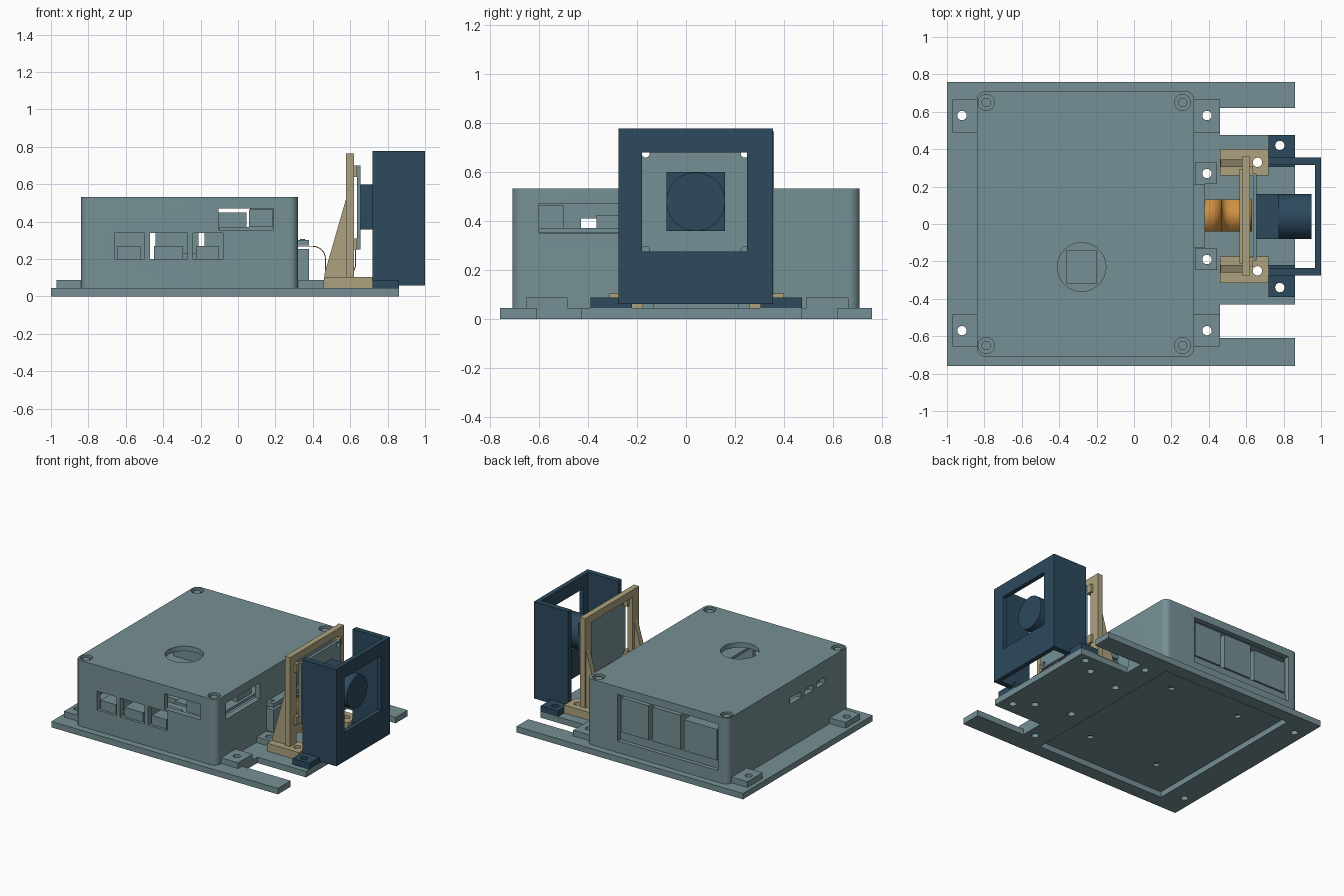
import bpy, bmesh, math
from mathutils import Matrix, Vector

if "Cube" in bpy.data.objects:
    bpy.data.objects.remove(bpy.data.objects["Cube"])


def material(name, rgb):
    m = bpy.data.materials.new(name)
    m.diffuse_color = (*rgb, 1)
    m.use_nodes = True
    m.node_tree.nodes["Principled BSDF"].inputs["Base Color"].default_value = m.diffuse_color
    return m


TEAL = material("grey_teal", (0.18, 0.28, 0.298))
NAVY = material("dark_blue", (0.026, 0.068, 0.112))
TAN = material("tan", (0.42, 0.36, 0.21))
ORANGE = material("orange", (0.62, 0.28, 0.055))


def add_box(bm, x0, x1, y0, y1, z0, z1):
    mid = Vector(((x0 + x1) / 2, (y0 + y1) / 2, (z0 + z1) / 2))
    size = Matrix.Diagonal((x1 - x0, y1 - y0, z1 - z0, 1))
    bmesh.ops.create_cube(bm, size=1, matrix=Matrix.Translation(mid) @ size)


def add_cyl(bm, center, r, length, axis="Z", seg=32):
    rot = Matrix.Rotation(math.pi / 2, 4, "Y") if axis == "X" else Matrix()
    bmesh.ops.create_cone(bm, cap_ends=True, segments=seg, radius1=r, radius2=r,
                          depth=length, matrix=Matrix.Translation(center) @ rot)


def finish(bm, name, mat, smooth=False):
    bmesh.ops.recalc_face_normals(bm, faces=bm.faces[:])
    me = bpy.data.meshes.new(name)
    bm.to_mesh(me)
    bm.free()
    ob = bpy.data.objects.new(name, me)
    bpy.context.collection.objects.link(ob)
    if mat:
        me.materials.append(mat)
    if smooth:
        select(ob)
        bpy.ops.object.shade_smooth_by_angle()
    return ob


def select(ob):
    bpy.ops.object.select_all(action="DESELECT")
    ob.select_set(True)
    bpy.context.view_layer.objects.active = ob


def boxes(name, mat, *dims):
    bm = bmesh.new()
    for d in dims:
        add_box(bm, *d)
    return finish(bm, name, mat)


def prism(name, mat, pts, axis, a, b):
    """Extrude a 2D outline: axis Z uses (x, y), axis Y uses (x, z)."""
    bm = bmesh.new()
    vs = [bm.verts.new((u, v, a) if axis == "Z" else (u, a, v)) for u, v in pts]
    f = bm.faces.new(vs)
    r = bmesh.ops.extrude_face_region(bm, geom=[f])
    off = (0, 0, b - a) if axis == "Z" else (0, b - a, 0)
    bmesh.ops.translate(bm, vec=off,
                        verts=[v for v in r["geom"] if isinstance(v, bmesh.types.BMVert)])
    return finish(bm, name, mat)


def cut(ob, holes=(), cyls=()):
    bm = bmesh.new()
    for d in holes:
        add_box(bm, *d)
    for c, r, length, axis in cyls:
        add_cyl(bm, c, r, length, axis)
    cutter = finish(bm, "cutter", None)
    cutter.hide_render = True
    m = ob.modifiers.new("cut", "BOOLEAN")
    m.operation, m.solver, m.object = "DIFFERENCE", "EXACT", cutter
    select(ob)
    bpy.ops.object.modifier_apply(modifier=m.name)
    bpy.data.objects.remove(cutter)


def rounded(x0, x1, y0, y1, r, n=8):
    pts = []
    for i, (cx, cy) in enumerate([(x1 - r, y1 - r), (x0 + r, y1 - r),
                                  (x0 + r, y0 + r), (x1 - r, y0 + r)]):
        for k in range(n + 1):
            a = math.pi / 2 * (i + k / n)
            pts.append((cx + r * math.cos(a), cy + r * math.sin(a)))
    return pts


# Screw positions shared by the feet and the base
case_screws = [(-0.92, 0.58), (0.39, 0.58), (-0.92, -0.57), (0.39, -0.57)]
clip_screws = [(0.39, 0.27), (0.39, -0.19)]
bracket_screws = [(0.66, 0.33), (0.66, -0.25)]
hood_screws = [(0.78, 0.42), (0.78, -0.34)]


def drill(pts, z=0.05, r=0.025, length=0.2):
    return [((x, y, z), r, length, "Z") for x, y in pts]


# Base plate with two end notches and an opening under the case
base = boxes("base_plate", TEAL, (-1, 0.86, -0.76, 0.76, 0, 0.044))
cut(base, [(0.46, 1, 0.475, 0.62, -0.1, 0.1), (0.46, 1, -0.61, -0.43, -0.1, 0.1),
           (-0.79, 0.27, -0.66, 0.66, -0.1, 0.1)],
    drill(case_screws + clip_screws + bracket_screws + hood_screws))

# Hollow rounded case
case = prism("case", TEAL, rounded(-0.84, 0.32, -0.71, 0.71, 0.045), "Z", 0.042, 0.532)
cut(case, [(-0.8, 0.28, -0.67, 0.67, 0.075, 0.495)])
lid_screws = [(x, y) for x in (-0.79, 0.26) for y in (-0.65, 0.65)]
front = [(-0.66, -0.50, 0.2, 0.34), (-0.47, -0.27, 0.2, 0.34),
         (-0.24, -0.08, 0.2, 0.34), (-0.105, 0.19, 0.355, 0.47)]
openings = [(x0, x1, -0.75, -0.66, z0, z1) for x0, x1, z0, z1 in front]
openings += [(-0.76, 0.065, 0.66, 0.75, 0.13, 0.475),
             (0.27, 0.36, -0.6, -0.2, 0.35, 0.47)]
openings += [(-0.88, -0.79, y0, y1, 0.365, 0.41)
             for y0, y1 in ((-0.15, -0.02), (-0.29, -0.19), (-0.43, -0.33))]
cut(case, openings, [((-0.28, -0.23, 0.52), 0.13, 0.1, "Z")]
    + drill(lid_screws, 0.56, 0.043, 0.11)
    + drill([(-0.53, 0.45), (0.05, 0.45), (-0.53, -0.4), (0.05, -0.4)], 0.03, 0.022, 0.06))
select(case)
bpy.ops.object.shade_smooth_by_angle()

bm = bmesh.new()
for x, y in lid_screws:
    add_cyl(bm, (x, y, 0.508), 0.025, 0.03, seg=24)
finish(bm, "lid_screws", TEAL, True)

# Case feet and small clip feet
feet = [(x0, x1, y0, y1, 0.042, 0.087) for x0, x1 in ((-0.97, -0.83), (0.31, 0.46))
        for y0, y1 in ((0.49, 0.665), (-0.655, -0.485))]
cut(boxes("case_feet", TEAL, *feet), cyls=drill(case_screws))
clips = boxes("clip_feet", TEAL, (0.325, 0.445, 0.215, 0.33, 0.042, 0.087),
              (0.325, 0.445, -0.245, -0.13, 0.042, 0.087))
cut(clips, cyls=drill(clip_screws))

# Internal circuit boards and connectors
boxes("main_board", TEAL, (-0.79, 0.24, -0.64, 0.6, 0.175, 0.195))
boxes("upper_board", TEAL, (-0.1, 0.27, -0.6, -0.1, 0.352, 0.372))
boxes("front_ports", TEAL, (-0.645, -0.52, -0.69, -0.5, 0.195, 0.27),
      (-0.45, -0.295, -0.69, -0.45, 0.195, 0.27),
      (-0.225, -0.105, -0.69, -0.5, 0.195, 0.27),
      (0.06, 0.185, -0.69, -0.5, 0.372, 0.465))
boxes("board_parts", TEAL, (0.1, 0.25, -0.365, -0.2, 0.372, 0.425),
      (-0.36, -0.2, -0.32, -0.14, 0.195, 0.23))
boxes("back_sockets", TEAL, (-0.18, 0.045, 0.35, 0.695, 0.195, 0.45),
      (-0.44, -0.21, 0.35, 0.695, 0.195, 0.45),
      (-0.74, -0.47, 0.3, 0.695, 0.195, 0.425),
      (-0.76, 0.06, 0.6, 0.68, 0.13, 0.195))

# Cable clamp beside the case
boxes("cable_clamp", TEAL, (0.315, 0.38, -0.125, 0.215, 0.087, 0.255),
      (0.315, 0.38, -0.125, 0.215, 0.272, 0.302))
bm = bmesh.new()
for y in (-0.09, 0.18):
    add_cyl(bm, (0.345, y, 0.303), 0.013, 0.008, seg=16)
finish(bm, "clamp_screws", TEAL)

# Ribbon cable, a thin strip following a smooth arc
path = [(0.30, 0.266), (0.40, 0.266)]
path += [(0.40 + 0.065 * math.sin(a), 0.201 + 0.065 * math.cos(a))
         for a in [math.pi / 2 * k / 8 for k in range(1, 9)]]
path += [(0.465, 0.15)]
path += [(0.515 - 0.05 * math.cos(a), 0.15 - 0.05 * math.sin(a))
         for a in [math.pi / 2 * k / 6 for k in range(1, 7)]]
path += [(0.58, 0.10), (0.615, 0.12), (0.63, 0.16), (0.632, 0.28)]
bm = bmesh.new()
rows = [[bm.verts.new((x, y, z)) for y in (-0.04, 0.13)] for x, z in path]
for p, q in zip(rows, rows[1:]):
    bm.faces.new((p[0], p[1], q[1], q[0]))
ribbon = finish(bm, "ribbon_cable", ORANGE, True)
ribbon.modifiers.new("thickness", "SOLIDIFY").thickness = 0.005

# Tan camera bracket: feet, upright frame, gussets
bfeet = boxes("bracket_feet", TAN, (0.46, 0.72, 0.26, 0.40, 0.043, 0.103),
              (0.46, 0.72, -0.315, -0.175, 0.043, 0.103))
cut(bfeet, cyls=drill(bracket_screws))
frame = boxes("bracket_frame", TAN, (0.578, 0.62, -0.275, 0.36, 0.1, 0.765))
cut(frame, [(0.5, 0.7, -0.2, 0.285, 0.24, 0.71), (0.5, 0.7, -0.2, 0.285, 0.0, 0.17)])
boxes("bracket_bar", TAN, (0.565, 0.60, -0.21, 0.295, 0.175, 0.235))
for i, (y0, y1) in enumerate(((0.305, 0.345), (-0.26, -0.22))):
    prism("bracket_gusset_%d" % i, TAN,
          [(0.462, 0.1), (0.58, 0.1), (0.58, 0.53), (0.462, 0.12)], "Y", y0, y1)
boxes("bracket_lugs", TAN, *[(0.605, 0.637, y0, y1, z0, z1)
                            for y0, y1 in ((-0.23, -0.18), (0.26, 0.31))
                            for z0, z1 in ((0.25, 0.31), (0.64, 0.70))])

# Camera board and lens
board = boxes("camera_board", TEAL, (0.635, 0.656, -0.195, 0.27, 0.25, 0.70))
cut(board, cyls=[((0.64, y, z), 0.016, 0.1, "X") for y in (-0.165, 0.24)
                 for z in (0.28, 0.675)])
boxes("lens_mount", NAVY, (0.655, 0.775, -0.08, 0.16, 0.358, 0.60))
bm = bmesh.new()
add_cyl(bm, (0.86, 0.04, 0.479), 0.12, 0.18, "X", 48)
finish(bm, "lens_barrel", NAVY, True)

# Blue hood: U-shaped walls, front window, feet
hood = prism("hood", NAVY, [(0.72, -0.275), (1, -0.275), (1, 0.355), (0.72, 0.355),
                            (0.72, 0.315), (0.967, 0.315), (0.967, -0.235),
                            (0.72, -0.235)], "Z", 0.06, 0.778)
cut(hood, [(0.9, 1.1, -0.18, 0.25, 0.275, 0.68)])
hfeet = boxes("hood_feet", NAVY, (0.72, 0.86, 0.305, 0.475, 0.044, 0.088),
              (0.72, 0.86, -0.39, -0.22, 0.044, 0.088))
cut(hfeet, cyls=drill(hood_screws))
